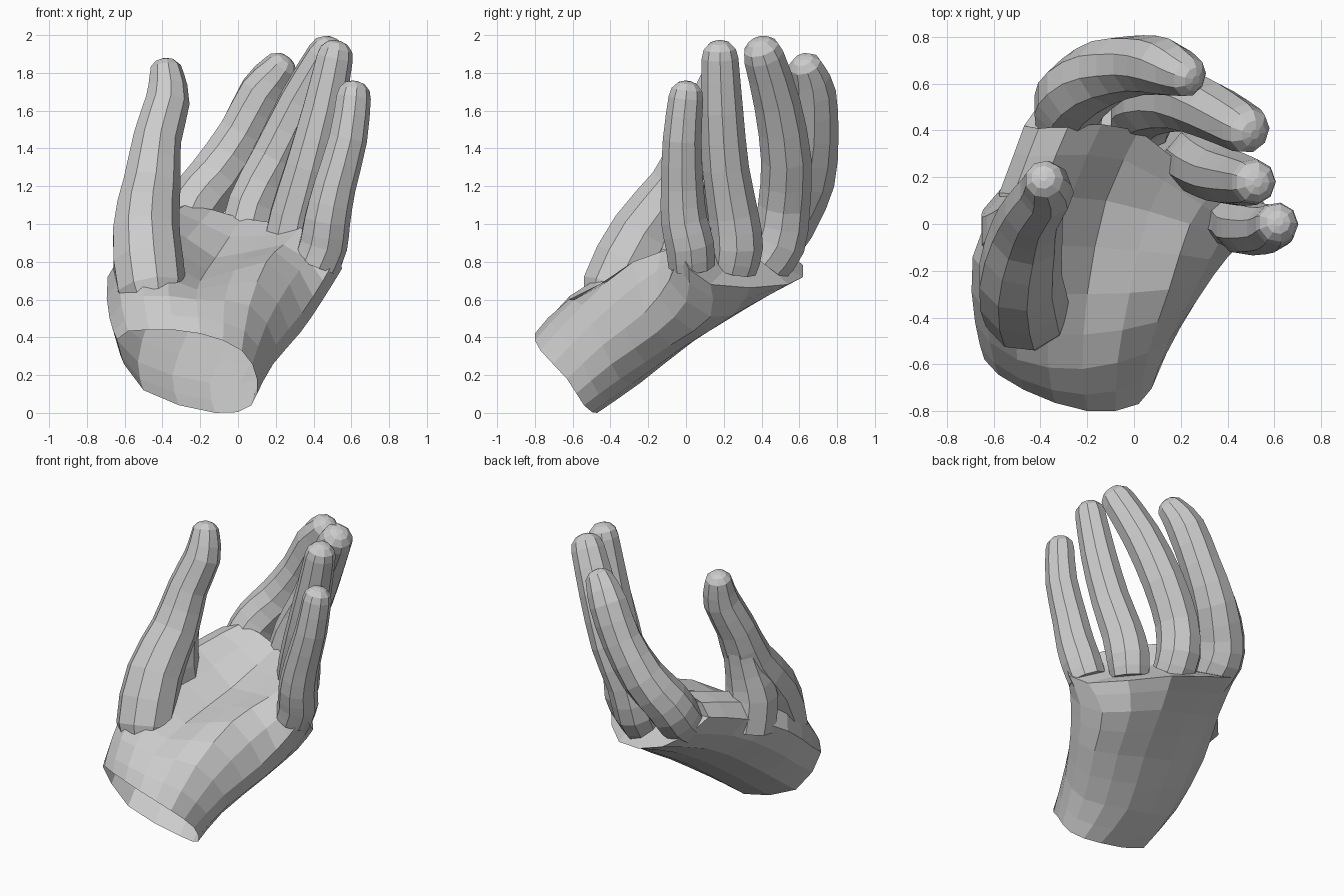
import bpy, bmesh
from math import cos, sin, tau
from mathutils import Vector

if "Cube" in bpy.data.objects:
    bpy.data.objects.remove(bpy.data.objects["Cube"])


def spline(pts, steps, closed=False):
    """Catmull-Rom curve through the points (any dimension)."""
    n = len(pts)
    get = lambda i: pts[i % n] if closed else pts[max(0, min(n - 1, i))]
    out = []
    for i in range(n if closed else n - 1):
        a, b, c, d = (get(i + k) for k in (-1, 0, 1, 2))
        for s in range(steps):
            t = s / steps
            out.append(tuple(0.5 * (2*q + (r-p)*t + (2*p-5*q+4*r-w)*t*t + (3*q-p-3*r+w)*t**3)
                             for p, q, r, w in zip(a, b, c, d)))
    if not closed:
        out.append(tuple(pts[-1]))
    return out


def loft(name, rings):
    """Skin a list of equal-length rings, fan-capped at both ends."""
    bm = bmesh.new()
    vs = [[bm.verts.new(p) for p in r] for r in rings]
    n = len(vs[0])
    for a, b in zip(vs, vs[1:]):
        for i in range(n):
            j = (i + 1) % n
            bm.faces.new((a[i], a[j], b[j], b[i]))
    for r in (vs[0], vs[-1]):
        c = bm.verts.new(sum((v.co for v in r), Vector()) / n)
        for i in range(n):
            bm.faces.new((r[i], r[(i + 1) % n], c))
    bmesh.ops.recalc_face_normals(bm, faces=bm.faces)
    me = bpy.data.meshes.new(name)
    bm.to_mesh(me)
    bm.free()
    ob = bpy.data.objects.new(name, me)
    bpy.context.collection.objects.link(ob)
    return ob


def finger(name, path, sides=9):
    """Tapered tube along (x, y, z, radius) points with a rounded tip."""
    pts = spline(path, 2)
    end, r = Vector(pts[-1][:3]), pts[-1][3]
    d = (end - Vector(pts[-2][:3])).normalized()
    for k, s in ((0.5, 0.88), (0.85, 0.55), (0.97, 0.2)):
        pts.append((*(end + d * r * k), r * s))
    cs = [Vector(p[:3]) for p in pts]
    rings = []
    for i, c in enumerate(cs):
        t = (cs[min(i + 1, len(cs) - 1)] - cs[max(i - 1, 0)]).normalized()
        u = Vector((1, 0, 0))
        u = (u - t * u.dot(t)).normalized()
        v = t.cross(u)
        rad = pts[i][3] * 1.04
        rings.append([c + rad * (u * cos(tau * k / sides) + v * sin(tau * k / sides))
                      for k in range(sides)])
    return loft(name, rings)


# Palm: rings from wrist to knuckles (thumb edge, palm side x3, little-finger edge, back x3)
sections = [
    [(-.64, -.58, .39), (-.47, -.71, .44), (-.2, -.8, .42), (.02, -.77, .33),
     (.1, -.63, .18), (.07, -.54, .04), (-.12, -.47, .0), (-.5, -.5, .12)],
    [(-.68, -.42, .5), (-.5, -.58, .62), (-.22, -.62, .6), (.06, -.55, .57),
     (.2, -.44, .36), (.12, -.35, .18), (-.15, -.24, .16), (-.53, -.28, .27)],
    [(-.69, -.14, .72), (-.5, -.28, .88), (-.2, -.3, .7), (.15, -.28, .8),
     (.34, -.22, .53), (.26, -.08, .36), (-.05, .04, .38), (-.47, .02, .5)],
    [(-.57, .15, .88), (-.4, .12, 1.02), (-.12, .1, .82), (.24, 0, .89),
     (.45, -.09, .7), (.37, .13, .51), (.05, .33, .56), (-.38, .3, .68)],
    [(-.47, .42, .97), (-.28, .42, 1.1), (.02, .4, 1.03), (.33, .13, .98),
     (.54, -.03, .86), (.49, .13, .68), (.14, .54, .68), (-.25, .62, .78)],
]
rounded = [spline(s, 2, closed=True) for s in sections]
columns = [spline([r[i] for r in rounded], 2) for i in range(len(rounded[0]))]
hand = loft("hand", [list(r) for r in zip(*columns)])
wrist_centre = sum((Vector(p) for p in rounded[0]), Vector()) / len(rounded[0])

# Thumb, its web and four fingers, from inside the palm to the tip
parts = [
    finger("thumb", [(-.42, -.42, .46, .1), (-.46, -.37, .65, .18), (-.49, -.22, .95, .175),
                     (-.46, -.04, 1.2, .15), (-.43, .06, 1.45, .125),
                     (-.375, .14, 1.65, .115), (-.38, .18, 1.79, .09)]),
    finger("thumb_web", [(-.48, .0, .75, .17), (-.49, -.03, .97, .165), (-.47, .0, 1.15, .135),
                         (-.45, .04, 1.32, .11)]),
    finger("index_finger", [(-.28, .4, .87, .13), (-.28, .5, .96, .15), (-.24, .57, 1.08, .15),
                            (-.12, .65, 1.25, .14), (.02, .68, 1.48, .125),
                            (.13, .67, 1.7, .12), (.21, .64, 1.81, .095)]),
    finger("middle_finger", [(.03, .42, .79, .13), (.04, .49, .9, .14), (.08, .52, 1.1, .135),
                             (.2, .53, 1.35, .13), (.34, .48, 1.65, .12), (.47, .41, 1.89, .105)]),
    finger("ring_finger", [(.24, .25, .76, .12), (.27, .27, .88, .135), (.3, .25, 1.05, .13),
                           (.37, .21, 1.3, .12), (.45, .19, 1.6, .11), (.51, .18, 1.88, .095)]),
    finger("little_finger", [(.41, .03, .78, .12), (.45, .02, .89, .125), (.47, -.01, 1.02, .12),
                             (.51, -.02, 1.2, .11), (.58, -.02, 1.45, .1), (.61, 0, 1.67, .09)]),
]

# Fuse everything into one skin
for p in parts:
    m = hand.modifiers.new(p.name, 'BOOLEAN')
    m.operation, m.solver, m.object = 'UNION', 'EXACT', p
fused = bpy.data.meshes.new_from_object(hand.evaluated_get(bpy.context.evaluated_depsgraph_get()))
hand.modifiers.clear()
hand.data = fused
for p in parts:
    bpy.data.objects.remove(p)

# Open wrist: remove the cap fan
bm = bmesh.new()
bm.from_mesh(fused)
centre = min(bm.verts, key=lambda v: (v.co - wrist_centre).length)
bmesh.ops.delete(bm, geom=[centre], context='VERTS')
bm.to_mesh(fused)
bm.free()
